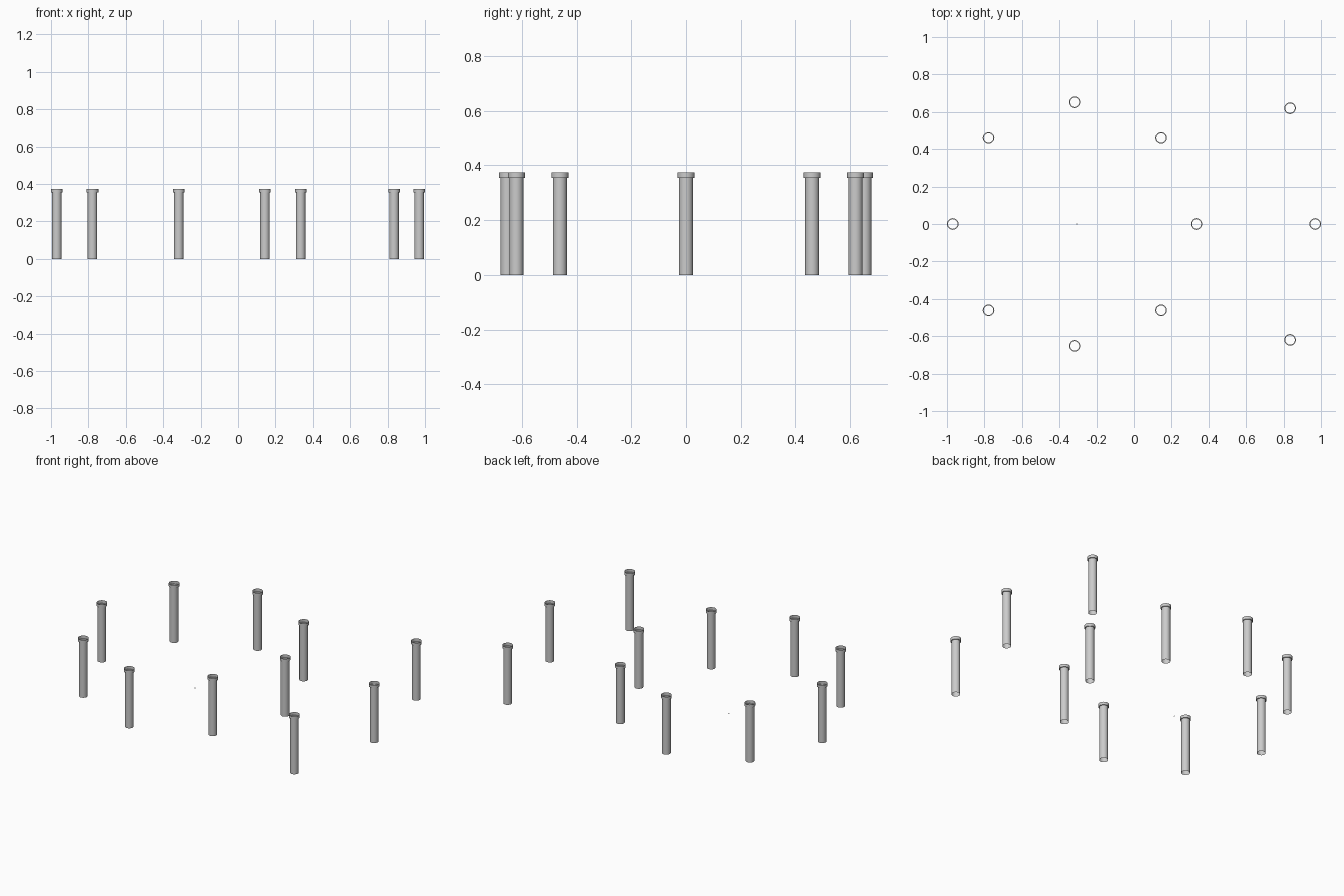
import bpy, bmesh, math

if "Cube" in bpy.data.objects:
    bpy.data.objects.remove(bpy.data.objects["Cube"])

SIDES = 32
# Open tube profile: shaft, step out, flared collar (radius, height)
PROFILE = [(0.0255, 0.0), (0.0255, 0.355), (0.031, 0.355), (0.031, 0.374)]


def lathe(name, profile):
    bm = bmesh.new()
    rings = []
    for r, z in profile:
        rings.append([bm.verts.new((r * math.cos(math.tau * i / SIDES),
                                    r * math.sin(math.tau * i / SIDES), z))
                      for i in range(SIDES)])
    for a, b in zip(rings, rings[1:]):
        for i in range(SIDES):
            j = (i + 1) % SIDES
            bm.faces.new((a[i], a[j], b[j], b[i]))
    mesh = bpy.data.meshes.new(name)
    bm.to_mesh(mesh)
    bm.free()
    mesh.shade_smooth()
    mesh.set_sharp_from_angle(angle=math.radians(35))
    return mesh


def place(name, mesh, x, y, z=0.0):
    ob = bpy.data.objects.new(name, mesh)
    ob.location = (x, y, z)
    bpy.context.collection.objects.link(ob)


post = lathe("post", PROFILE)

# Ring of eight posts
for k in range(8):
    a = math.tau * k / 8
    place(f"ring_post_{k + 1}", post, -0.317 + 0.652 * math.cos(a), 0.652 * math.sin(a))

# Shallow arc of three posts on the right
R = 1.5
for k in (-1, 0, 1):
    a = k * math.asin(0.62 / R)
    place(f"arc_post_{k + 2}", post, 0.969 - R + R * math.cos(a), R * math.sin(a))

# Tiny marker on the floor near the ring centre
bpy.ops.mesh.primitive_cube_add(size=0.004, location=(-0.305, 0, 0.002))
bpy.context.object.name = "centre_marker"
